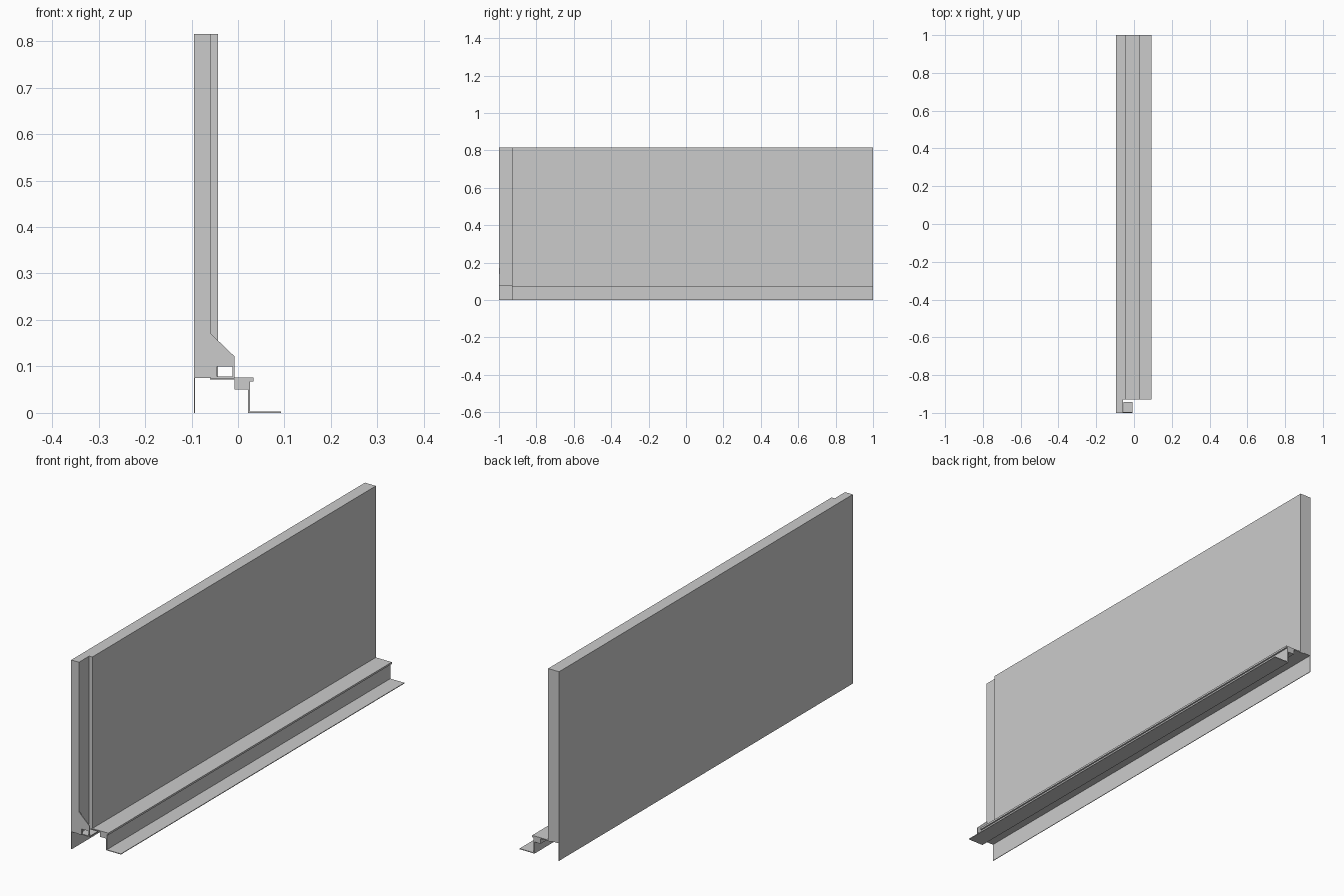
import bpy, bmesh

if "Cube" in bpy.data.objects:
    bpy.data.objects.remove(bpy.data.objects["Cube"])


def extrude_profile(name, pts, y0, y1):
    """Extrude an (x, z) outline along y into a closed solid."""
    bm = bmesh.new()
    face = bm.faces.new([bm.verts.new((x, y0, z)) for x, z in pts])
    ext = bmesh.ops.extrude_face_region(bm, geom=[face])
    moved = [v for v in ext["geom"] if isinstance(v, bmesh.types.BMVert)]
    bmesh.ops.translate(bm, verts=moved, vec=(0, y1 - y0, 0))
    bmesh.ops.recalc_face_normals(bm, faces=bm.faces)
    mesh = bpy.data.meshes.new(name)
    bm.to_mesh(mesh)
    bm.free()
    obj = bpy.data.objects.new(name, mesh)
    bpy.context.collection.objects.link(obj)
    return obj


def box(name, x0, x1, y0, y1, z0, z1):
    return extrude_profile(name, [(x0, z0), (x1, z0), (x1, z1), (x0, z1)], y0, y1)


STEP = -0.93   # where the thick panel starts
TOP = 0.815
DECK = 0.075   # underside level of the wall

# Wall: L-shaped plan with a thinner rebate at the near end
box("wall_panel", -0.093, -0.043, STEP, 1, DECK, TOP)
box("wall_end_rebate", -0.093, -0.058, -1, STEP, DECK, TOP)

# Thin back sheet running down to the ground
box("back_skin", -0.095, -0.0925, -1, 1, 0, TOP)

# Base rail: deck sheet, block, drip lip, riser and ground flange in one section
extrude_profile("base_rail", [
    (-0.060, 0.072), (-0.007, 0.072), (-0.007, 0.050), (0.022, 0.050),
    (0.022, 0.000), (0.093, 0.000), (0.093, 0.003), (0.026, 0.003),
    (0.026, 0.068), (0.033, 0.068), (0.033, 0.076), (-0.060, 0.076),
], STEP, 1)

# End bracket: sloped gusset plate with a notch, on a small foot plate
extrude_profile("bracket_gusset", [
    (-0.058, 0.074), (-0.045, 0.074), (-0.045, 0.100), (-0.012, 0.100),
    (-0.012, 0.074), (-0.008, 0.074), (-0.008, 0.122), (-0.058, 0.170),
], -1, -0.996)
box("bracket_foot", -0.056, -0.008, -0.998, -0.942, 0.074, 0.078)
